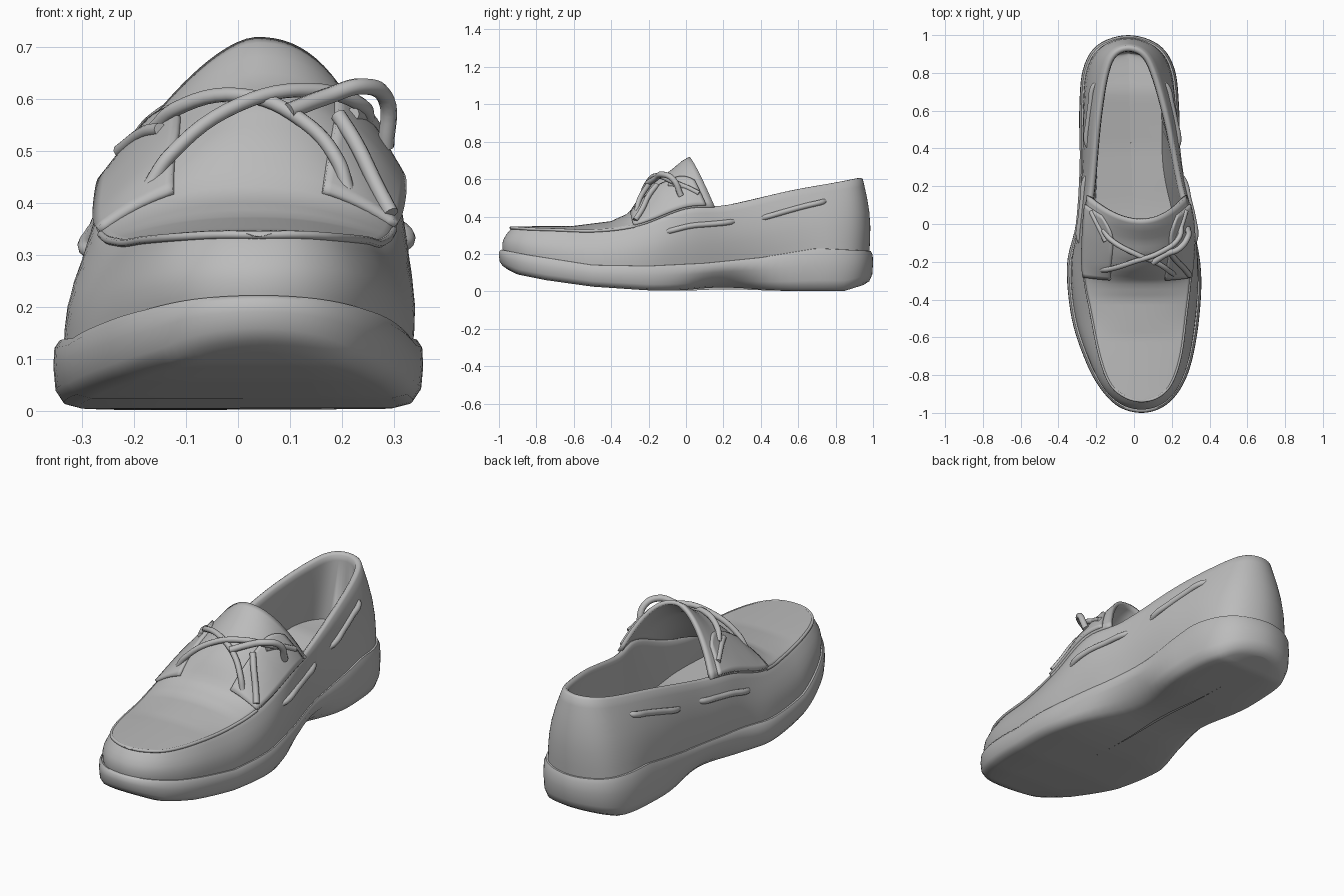
import bpy, bmesh, math
from mathutils import Vector

if "Cube" in bpy.data.objects:
    bpy.data.objects.remove(bpy.data.objects["Cube"])

grey = bpy.data.materials.new("plain_grey")
grey.diffuse_color = (0.5, 0.5, 0.5, 1)
grey.use_nodes = True
grey.node_tree.nodes["Principled BSDF"].inputs["Base Color"].default_value = grey.diffuse_color

# Outlines run counter-clockwise from the toe; both have matching points
SOLE = [(.04, -1), (.155, -.968), (.245, -.875), (.305, -.73), (.345, -.5), (.355, -.25), (.315, 0),
        (.25, .3), (.24, .6), (.215, .82), (.13, .95), (-.03, 1), (-.19, .95), (-.27, .82),
        (-.29, .6), (-.29, .3), (-.31, 0), (-.355, -.22), (-.33, -.5), (-.255, -.73),
        (-.175, -.875), (-.08, -.968)]
TOP = [(.04, -.935, .335), (.125, -.915, .335), (.195, -.845, .33), (.245, -.7, .325), (.275, -.48, .32),
       (.30, -.25, .35), (.305, 0, .44), (.255, .22, .455), (.19, .55, .53), (.12, .8, .575),
       (.06, .91, .595), (-.03, .945, .60), (-.115, .91, .595), (-.165, .8, .575), (-.205, .55, .53),
       (-.235, .22, .455), (-.26, 0, .42), (-.265, -.25, .34), (-.225, -.48, .32), (-.18, -.7, .325),
       (-.125, -.845, .33), (-.045, -.915, .335)]
SOLE = [Vector((x, y, 0)) for x, y in SOLE]
TOP = [Vector(p) for p in TOP]
N = len(SOLE)
STEPS = N * 6

BOTTOM_Z = [(-1, .14), (-.9, .09), (-.75, .06), (-.5, .025), (-.2, .005), (0, 0), (.85, .003), (1, .05)]
WELT_Z = [(-1, .225), (-.85, .195), (-.5, .14), (-.2, .135), (.1, .15), (.4, .18), (.7, .23), (1, .215)]
CROWN_Z = [(-.93, .337), (-.6, .340), (-.4, .365), (-.3, .41), (-.2, .515), (-.1, .59), (0, .63),
           (.1, .69), (.16, .715)]


def table(tab, y):
    if y <= tab[0][0]:
        return tab[0][1]
    for (a, va), (b, vb) in zip(tab, tab[1:]):
        if y <= b:
            return va + (vb - va) * (y - a) / (b - a)
    return tab[-1][1]


def spline(pts, u):
    """Closed Catmull-Rom curve through pts."""
    i = math.floor(u)
    f = u - i
    a, b, c, d = (pts[(i + k) % N] for k in (-1, 0, 1, 2))
    return .5 * (2 * b + (c - a) * f + (2 * a - 5 * b + 4 * c - d) * f ** 2 + (3 * b - a - 3 * c + d) * f ** 3)


def inset(pts, u, dist):
    t = spline(pts, u + .05) - spline(pts, u - .05)
    return spline(pts, u) + Vector((-t.y, t.x, 0)).normalized() * dist


def centre_x(y):
    return table([(-1, .04), (-.5, .01), (0, 0), (.5, -.02), (1, -.03)], y)


def finish(name, bm, angle=50):
    bmesh.ops.remove_doubles(bm, verts=bm.verts, dist=.0005)
    bmesh.ops.recalc_face_normals(bm, faces=bm.faces)
    me = bpy.data.meshes.new(name)
    bm.to_mesh(me)
    bm.free()
    ob = bpy.data.objects.new(name, me)
    bpy.context.collection.objects.link(ob)
    me.materials.append(grey)
    bpy.ops.object.select_all(action='DESELECT')
    ob.select_set(True)
    bpy.context.view_layer.objects.active = ob
    bpy.ops.object.shade_smooth_by_angle(angle=math.radians(angle))
    return ob


def grid(name, rows, closed, thick=0):
    bm = bmesh.new()
    vs = [[bm.verts.new(p) for p in r] for r in rows]
    for a, b in zip(vs, vs[1:]):
        n = len(a)
        for i in range(n if closed else n - 1):
            j = (i + 1) % n
            bm.faces.new((a[i], a[j], b[j], b[i]))
    ob = finish(name, bm)
    if thick:
        m = ob.modifiers.new("thickness", 'SOLIDIFY')
        m.thickness, m.offset = thick, 0
    return ob


def ring(fn):
    return [fn(k * N / STEPS) for k in range(STEPS)]


def sole_point(d, h, k=1):
    """Sole ring: inset d, height fraction h, shrink k; undercut at the inner waist."""
    def fn(u):
        s = spline(SOLE, u)
        waist = math.exp(-((s.y - .22) / .2) ** 2) * (1 if s.x > 0 else .5)
        p = inset(SOLE, u, d + .1 * waist * max(0, 1 - h / .7))
        lo, hi = table(BOTTOM_Z, p.y), table(WELT_Z, p.y)
        lo += .02 * waist
        return Vector((centre_x(p.y) + (p.x - centre_x(p.y)) * k, p.y, lo + (hi - lo) * h))
    return fn


# Sole
grid("sole", [ring(sole_point(*a)) for a in
              [(.05, 0, 0), (.05, 0, .5), (.05, 0), (.02, .06), (.004, .25), (0, .6), (.002, .88),
               (.012, 1), (.06, 1.02), (.06, 1, .5), (.06, 1, 0)]], True)


def wall(u, f, out=0):
    """Side wall of the upper, f = 0 at the sole and 1 at the top line."""
    base = inset(SOLE, u, .02)
    base.z = table(WELT_Z, base.y) - .01
    top = spline(TOP, u)
    p = base.lerp(top, f)
    side = inset(SOLE, u, 0) - inset(SOLE, u, 1)
    return p + side * (.02 * math.sin(math.pi * f) + out)


def rim(d, dz):
    return lambda u: inset(TOP, u, d) + Vector((0, 0, dz))


def floor(k):
    def fn(u):
        p = inset(SOLE, u, .095)
        return Vector((centre_x(p.y) + (p.x - centre_x(p.y)) * k, p.y, table(WELT_Z, p.y) + .04 - .015 * (1 - k)))
    return fn


# Upper: outer wall, rolled rim, lining and insole in one skin
rows = [ring(lambda u, f=f: wall(u, f)) for f in (0, .15, .35, .55, .75, .9, 1)]
rows += [ring(rim(*a)) for a in [(.008, .006), (.02, .006), (.03, -.004), (.033, -.03)]]
rows += [ring(floor(k)) for k in (1, .75, .4, 0)]
grid("upper_wall", rows, True)


def vamp(u, t, lift=0):
    """Arched top from the left edge (t=-1) to the right edge (t=1)."""
    def at(u, t):
        p = spline(TOP, -u).lerp(spline(TOP, u), (t + 1) / 2)
        ramp = min(1, max(0, (p.y + .3) / .2))
        back = max(0, p.y + .1)
        power = 2.2 + ramp * (-.6 if t < 0 else .1)
        bow = 1 - abs(t) ** power
        p.z += (table(CROWN_Z, p.y) - p.z) * bow
        p.y -= (.06 * ramp + .27 * back) * (1 - t * t)
        p.x += .02 * ramp * (1 - t * t)
        return p
    p = at(u, t)
    if lift:
        n = (at(u, t + .02) - at(u, t - .02)).cross(at(u + .02, t) - at(u - .02, t))
        p += n.normalized() * lift
    return p


def span(a, b, n):
    return [a + (b - a) * i / n for i in range(n + 1)]


# Toe top running up into the tongue
grid("vamp_and_tongue", [[vamp(u, t) for t in span(-1, 1, 32)] for u in span(0, 6.72, 54)], False, .02)

# Eyelet flaps on each side
for side, s in (("left", -1), ("right", 1)):
    rows = []
    for u in span(4.88, 6.5, 18):
        inner = .5 + .14 * max(0, (u - 5.9) / .5) ** 2
        rows.append([vamp(u, s * t, .012) for t in span(inner, .99, 10)])
    grid(side + "_eyelet_flap", rows, False, .02)


def tube(name, pts, r):
    cu = bpy.data.curves.new(name, 'CURVE')
    cu.dimensions = '3D'
    cu.bevel_depth, cu.bevel_resolution, cu.resolution_u = r, 3, 6
    cu.use_fill_caps = True
    sp = cu.splines.new('BEZIER')
    sp.bezier_points.add(len(pts) - 1)
    for b, p in zip(sp.bezier_points, pts):
        b.co = p
        b.handle_left_type = b.handle_right_type = 'AUTO'
    cu.materials.append(grey)
    ob = bpy.data.objects.new(name, cu)
    bpy.context.collection.objects.link(ob)


# Laces crossing the tongue and the loose ends
tube("cross_lace_a", [vamp(6.1, -.66, .015), vamp(5.95, -.5, .03), vamp(5.65, -.1, .02),
                      vamp(5.4, .3, .025), vamp(5.15, .55, .03), vamp(5.0, .66, .01)], .014)
tube("cross_lace_b", [vamp(5.1, -.66, .01), vamp(5.2, -.5, .03), vamp(5.5, -.1, .032),
                      vamp(5.7, .3, .035), vamp(5.95, .62, .04), vamp(6.2, .75, .015)], .014)
tube("loose_lace_end", [vamp(5.6, .5, .025), vamp(5.4, .62, .035), vamp(5.15, .8, .03),
                        vamp(4.95, .93, .025)], .015)
tube("lace_loop", [vamp(5.45, .2, .03), Vector((.17, -.16, .605)), Vector((.24, -.13, .625)),
                   Vector((.285, -.07, .6)), vamp(6.0, .85, .02)], .016)
for side, s in (("left", -1), ("right", 1)):
    tube(side + "_collar_lace", [vamp(u, s * t, .022) for u, t in ((5.85, .6), (6.1, .7), (6.45, .87))], .013)
    # Side laces threaded through the quarters
    for part, a, b, f0, f1 in (("front", 5.6, 7.05, .68, .72), ("back", 7.5, 8.7, .68, .76)):
        pts = [wall(s * (a + (b - a) * k), f0 + (f1 - f0) * k, -.015 if k in (0, 1) else 0)
               for k in (0, .08, .35, .65, .92, 1)]
        tube(f"{side}_{part}_side_lace", pts, .015)

# Moccasin seam around the toe
tube("toe_seam", [spline(TOP, u) + Vector((0, 0, .004)) for u in span(-4.9, 4.9, 28)], .008)
